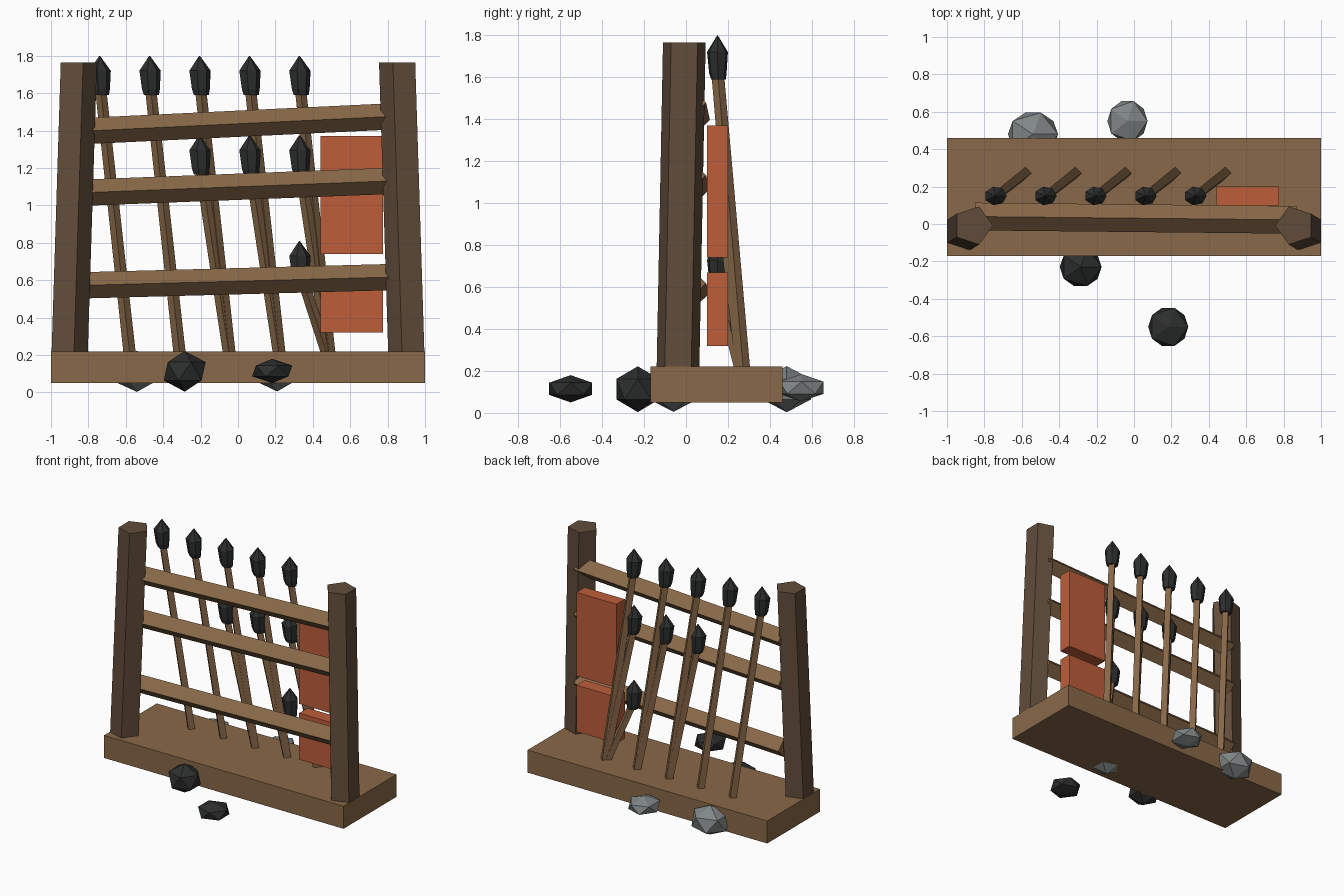
import bpy
import bmesh
from math import cos, sin, tau
from mathutils import Vector, Matrix

cube = bpy.data.objects.get("Cube")
if cube:
    bpy.data.objects.remove(cube, do_unlink=True)


def material(name, color):
    mat = bpy.data.materials.new(name)
    mat.use_nodes = True
    rgba = (*color, 1)
    mat.diffuse_color = rgba
    mat.node_tree.nodes["Principled BSDF"].inputs["Base Color"].default_value = rgba
    return mat


wood = material("brown wood", (0.25, 0.14, 0.065))
dark_wood = material("dark wood", (0.12, 0.073, 0.042))
red = material("red cloth", (0.51, 0.11, 0.042))
iron = material("dark iron", (0.026, 0.027, 0.027))
stone = material("grey stone", (0.22, 0.24, 0.24))


def finish(name, bm, mat):
    bmesh.ops.recalc_face_normals(bm, faces=bm.faces)
    mesh = bpy.data.meshes.new(name)
    bm.to_mesh(mesh)
    bm.free()
    mesh.materials.append(mat)
    obj = bpy.data.objects.new(name, mesh)
    bpy.context.scene.collection.objects.link(obj)
    return obj


def polygon(sides, axis_a, axis_b):
    """Unit polygon spanned by two axes, first corner on axis_a."""
    return [Vector(axis_a) * cos(tau * i / sides) + Vector(axis_b) * sin(tau * i / sides)
            for i in range(sides)]


def loft(name, profile, stations, mat):
    """Skin a profile through (centre, scale) stations and cap the ends."""
    bm = bmesh.new()
    rings = [[bm.verts.new(Vector(c) + p * s) for p in profile] for c, s in stations]
    n = len(profile)
    for a, b in zip(rings, rings[1:]):
        for i in range(n):
            j = (i + 1) % n
            bm.faces.new((a[i], a[j], b[j], b[i]))
    bm.faces.new(rings[0])
    bm.faces.new(rings[-1])
    return finish(name, bm, mat)


def box(name, low, high, mat):
    low, high = Vector(low), Vector(high)
    bm = bmesh.new()
    size = Matrix.Diagonal((*(high - low), 1))
    bmesh.ops.create_cube(bm, size=1, matrix=Matrix.Translation((low + high) / 2) @ size)
    return finish(name, bm, mat)


def rock(name, center, radii, mat):
    bm = bmesh.new()
    bmesh.ops.create_icosphere(bm, subdivisions=1, radius=1,
                               matrix=Matrix.Translation(center) @ Matrix.Diagonal((*radii, 1)))
    return finish(name, bm, mat)


# Plank base
box("base", (-1, -0.17, 0.05), (1, 0.46, 0.22), wood)

# Five-sided leaning posts, one corner pointing inward
for side, label in ((1, "left"), (-1, "right")):
    loft(label + "_post", polygon(5, (-side, 0, 0), (0, 1, 0)),
         [((side * 0.913, -0.04, 0.12), 0.107), ((side * 0.861, -0.008, 1.765), 0.107)], dark_wood)

# Slightly crooked diamond-section rails
for label, z_right, z_left in (("top", 1.396, 1.478), ("middle", 1.067, 1.133),
                               ("bottom", 0.572, 0.618)):
    loft(label + "_rail", polygon(4, (0, 1, 0), (0, 0, 0.95)),
         [((-0.85, 0.04, z_right), 0.074), ((0.87, 0.022, z_left), 0.074)], wood)


# Leaning spears: diamond shaft and faceted head
def spear(label, x, tip):
    foot = (x + 0.167, 0.278, 0.15)
    loft(label + "_shaft", polygon(4, (1, 0, 0), (0, 1, 0)),
         [(foot, 0.033), ((x + 0.005, 0.15, tip - 0.17), 0.03)], wood)
    loft(label + "_head", polygon(7, (1, 0, 0), (0, 0.85, 0)),
         [((x + 0.008, 0.155, tip - 0.21), 0.042), ((x + 0.005, 0.152, tip - 0.18), 0.05),
          ((x, 0.15, tip - 0.08), 0.06), ((x, 0.15, tip), 0.002)], iron)


for i in range(5):
    x = -0.74 + i * 0.267
    spear(f"long_spear_{i + 1}", x, 1.8)
    if i >= 2:
        spear(f"medium_spear_{i - 1}", x, 1.375)
    if i == 4:
        spear("short_spear", x, 0.81)

# Hanging panels
box("upper_panel", (0.44, 0.1, 0.74), (0.775, 0.2, 1.37), red)
box("lower_panel", (0.44, 0.1, 0.32), (0.775, 0.2, 0.67), red)

# Loose rocks around the base
rock("dark_rock_round", (-0.285, -0.23, 0.113), (0.125, 0.12, 0.109), iron)
rock("dark_rock_flat", (0.183, -0.55, 0.115), (0.12, 0.12, 0.065), iron)
rock("grey_rock_wide", (-0.54, 0.48, 0.113), (0.15, 0.135, 0.11), stone)
rock("grey_rock_back", (-0.035, 0.55, 0.12), (0.12, 0.125, 0.065), stone)
rock("grey_rock_under", (0.21, -0.06, 0.105), (0.13, 0.125, 0.1), stone)
